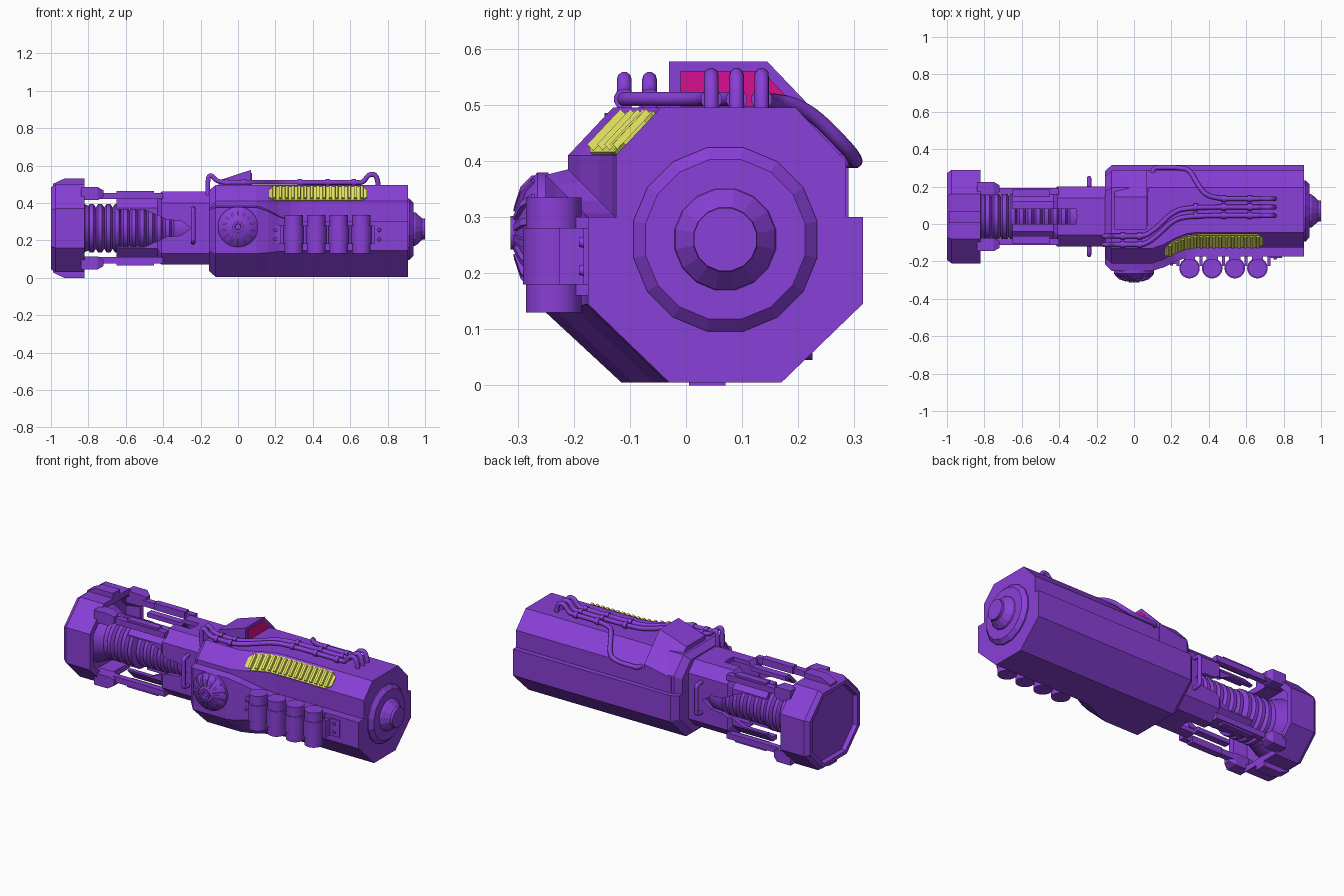
import bpy, bmesh, math
from mathutils import Vector, Matrix

if "Cube" in bpy.data.objects:
    bpy.data.objects.remove(bpy.data.objects["Cube"])


def material(name, rgb):
    m = bpy.data.materials.new(name)
    m.use_nodes = True
    m.diffuse_color = (*rgb, 1)
    m.node_tree.nodes["Principled BSDF"].inputs["Base Color"].default_value = (*rgb, 1)
    return m


PURPLE = material("purple", (0.25, 0.05, 0.68))
YELLOW = material("yellow", (0.76, 0.76, 0.12))
MAGENTA = material("magenta", (0.68, 0.005, 0.28))
CY, CZ = 0.04, 0.265  # barrel axis


def finish(bm, name, mat, smooth=False):
    bmesh.ops.recalc_face_normals(bm, faces=bm.faces)
    me = bpy.data.meshes.new(name)
    bm.to_mesh(me)
    bm.free()
    me.materials.append(mat)
    ob = bpy.data.objects.new(name, me)
    bpy.context.collection.objects.link(ob)
    if smooth:
        bpy.ops.object.select_all(action='DESELECT')
        ob.select_set(True)
        bpy.context.view_layer.objects.active = ob
        bpy.ops.object.shade_smooth_by_angle(angle=math.radians(35))
    return ob


def loft(name, rings, mat=PURPLE, caps=True, smooth=False):
    bm = bmesh.new()
    vs = [[bm.verts.new(p) for p in r] for r in rings]
    n = len(rings[0])
    for a, b in zip(vs, vs[1:]):
        for i in range(n):
            j = (i + 1) % n
            bm.faces.new((a[i], a[j], b[j], b[i]))
    if caps:
        bm.faces.new(vs[0])
        bm.faces.new(vs[-1])
    return finish(bm, name, mat, smooth)


def lathe(name, profile, origin, axis, sides=24, smooth=True, caps=True):
    rot = Vector((0, 0, 1)).rotation_difference(Vector(axis)).to_matrix()
    rings = [[Vector(origin) + rot @ Vector((r * math.cos(t), r * math.sin(t), a))
              for t in (2 * math.pi * (i + 0.5) / sides for i in range(sides))]
             for a, r in profile]
    return loft(name, rings, caps=caps, smooth=smooth)


def box(name, x, y, z, mat=PURPLE):
    return loft(name, [[(u, y[0], z[0]), (u, y[1], z[0]), (u, y[1], z[1]), (u, y[0], z[1])]
                       for u in x], mat)


def tube(name, pts, r=0.013):
    cu = bpy.data.curves.new(name, 'CURVE')
    cu.dimensions = '3D'
    cu.bevel_depth, cu.bevel_resolution, cu.use_fill_caps = r, 3, True
    sp = cu.splines.new('NURBS')
    sp.points.add(len(pts) - 1)
    for p, co in zip(sp.points, pts):
        p.co = (*co, 1)
    sp.order_u, sp.use_endpoint_u, sp.resolution_u = 3, True, 6
    cu.materials.append(PURPLE)
    ob = bpy.data.objects.new(name, cu)
    bpy.context.collection.objects.link(ob)
    bpy.ops.object.select_all(action='DESELECT')
    ob.select_set(True)
    bpy.context.view_layer.objects.active = ob
    bpy.ops.object.convert(target='MESH')
    bpy.ops.object.shade_smooth_by_angle(angle=math.radians(50))


# Main body: one section, swollen on the -y side near the barrel
MAIN = [(-.03, .005), (.17, .005), (.315, .145), (.315, .3), (.285, .3), (.285, .4), (.195, .495),
        (-.045, .495), (-.125, .41), (-.125, .3), (-.175, .3), (-.175, .145)]
SWELL = [(-.115, .005)] + MAIN[1:7] + [(-.13, .495), (-.21, .41), (-.21, .385), (-.25, .375), (-.25, .13)]
STATIONS = [(-.12, 1), (.1, 1), (.16, .75), (.22, .35), (.28, .08), (.33, 0), (.91, 0)]


def section(x):
    s = 1 if x < .1 else 0
    for (a, sa), (b, sb) in zip(STATIONS, STATIONS[1:]):
        if a <= x <= b:
            s = sa + (sb - sa) * (x - a) / (b - a)
    return [Vector((x, m[0] + (w[0] - m[0]) * s, m[1] + (w[1] - m[1]) * s)) for m, w in zip(MAIN, SWELL)]


front_ring = [(-.155, CY + (p.y - CY) * .88, CZ + (p.z - CZ) * .88) for p in section(-.12)]
loft("body", [front_ring] + [section(x) for x, s in STATIONS])

# Yellow grill on the upper chamfer
OUT = Vector((0, -.7, .7))


def chamfer(x, t):
    s = section(x)
    return s[8].lerp(s[7], t)


rings = []
for i in range(18):
    x = .165 + .525 * i / 17
    inset = .2 if i in (0, 17) else 0
    lo, hi = chamfer(x, .02 + inset), chamfer(x, .88 - inset)
    rings.append([lo, hi, hi + OUT * .006, lo + OUT * .006])
loft("grill_plate", rings, YELLOW)
for i in range(15):
    x = .193 + .0335 * i
    ends = []
    for t in (.08, .82):
        p = chamfer(x, t)
        ends.append([p + Vector((-.01, 0, 0)), p + Vector((.01, 0, 0)),
                     p + OUT * .018 + Vector((.007, 0, 0)), p + OUT * .018 + Vector((-.007, 0, 0))])
    loft("grill_slat", ends, YELLOW)

# Sight wedge with its coloured window
def wedge(x, top, side):
    return [(x, y, z) for y, z in ((-.03, .47), (-.03, top), (.145, top), (.29, side), (.29, .3), (.1, .3))]


loft("sight", [wedge(-.105, .52, .39), wedge(.07, .577, .425)])
loft("sight_window", [[(x, y, z) for y, z in ((-.01, .497), (-.01, .56), (.137, .56), (.195, .497))]
                      for x in (.068, .074)], MAGENTA)

# Stepped end cap
lathe("end_cap", [(.9, .167), (.917, .167), (.938, .145), (.938, .092), (.95, .09), (.985, .058), (1, .057)],
      (0, .07, .26), (1, 0, 0), 16, False)


# Muzzle block with conical bore
def octagon(x, k):
    h, v, c = .25 * k, .235 * k, .13 * k
    return [(x, CY + y, CZ + z) for y, z in ((h, v - c), (h - c, v), (c - h, v), (-h, v - c),
                                             (-h, c - v), (c - h, -v), (h - c, -v), (h, c - v))]


loft("muzzle", [octagon(x, k) for x, k in ((-.9, .55), (-.9, .8), (-.82, .86), (-.82, 1), (-.975, 1),
                                           (-1, .93), (-1, .84), (-.975, .82))], caps=False)
lathe("bore", [(-.975, .235), (-.975, .195), (-.8, .12), (-.8, .01)], (0, CY, CZ), (1, 0, 0), 32)
for s in (1, -1):
    loft("muzzle_ridge", [[(x, CY + y, CZ + s * z) for y, z in ((-.035, .2), (.03, .2), (.03, h), (-.035, h))]
                          for x, h in ((-.99, .237), (-.93, .265), (-.82, .265))])

# Ribbed inner barrel
ribs = [(-.9, .12)]
for i in range(12):
    x, r = -.85 + .045 * i, .13 if i < 5 else .115
    ribs += [(x, r - .018), (x + .012, r), (x + .033, r)]
lathe("inner_barrel", ribs + [(-.25, .1)], (0, CY, CZ), (1, 0, 0))


# Slotted barrel shell in four quarters, with corner rails
def quarter(x, hy, hz, ys, zs, sy, sz):
    c, t = .06, .025
    pts = ((hy, zs), (hy, hz - c), (hy - c, hz), (ys, hz),
           (ys, hz - t), (hy - c, hz - t), (hy - t, hz - c), (hy - t, zs))
    return [(x, CY + sy * y, CZ + sz * z) for y, z in pts]


SHELL = [(-.65, .14, .168, .04, .1), (-.5, .14, .168, .04, .1), (-.43, .14, .168, .04, .068),
         (-.41, .16, .195, .04, .06), (-.38, .16, .195, .04, .045), (-.31, .16, .195, .04, .04),
         (-.305, .16, .195, 0, .04), (-.25, .16, .195, 0, 0), (-.12, .16, .195, 0, 0)]
for sy in (1, -1):
    for sz in (1, -1):
        loft("barrel_shell", [quarter(*s, sy, sz) for s in SHELL])
        for name, x, y, z, h in (("rail", (-.84, -.4), .135, .172, .017),
                                 ("rail_plate", (-.65, -.45), .125, .18, .02)):
            box(name, x, (CY + sy * y - h, CY + sy * y + h), (CZ + sz * z - h, CZ + sz * z + h))
        loft("rail_tab", [[(x, CY + sy * (.15 + a * w), CZ + sz * (.185 + b * w))
                           for a, b in ((-1, -1), (1, -1), (1, 1), (-1, 1))]
                          for x, w in ((-.84, .035), (-.75, .035), (-.72, .018))])
    # Grab loop on each side
    ya, yb = CY + sy * .14, CY + sy * .205
    tube("grab_loop", [(-.24, ya, .19), (-.24, yb, .19), (-.24, yb, .22), (-.24, yb, .34),
                       (-.24, yb, .37), (-.24, ya, .37)], .012)

# Ribbed dial on the swollen side
lathe("dial", [(0, .108), (.02, .108), (.04, .085), (.055, .045), (.06, .03), (.068, .03), (.068, .017), (.055, .015)],
      (0, -.245, .272), (0, -1, 0), 28)
for i in range(14):
    a = 2 * math.pi * i / 14
    turn = Matrix.Rotation(a, 3, 'Y')
    loft("dial_rib", [[Vector((0, -.245, .272)) + turn @ Vector((x, -d, r))
                       for x, d in ((-.006, 0), (.006, 0), (.006, h), (-.006, h))]
                      for r, h in ((.045, .062), (.082, .05), (.102, .03))])

# Row of canisters with clips and end brackets
for i in range(4):
    x = .297 + .121 * i
    lathe("canister", [(.13, .05), (.18, .05), (.18, .055), (.28, .055), (.28, .05), (.335, .05)],
          (x, -.236, 0), (0, 0, 1))
    box("canister_mount", (x - .03, x + .03), (-.2, -.16), (.16, .3))
for i in range(5):
    x = .2365 + .121 * i
    box("canister_clip", (x - .008, x + .008), (-.225, -.16), (.18, .28))
for x, y in ((.2, -.213), (.755, -.183)):
    box("bracket", (x - .035, x + .035), (y, -.16), (.18, .28))
    for z in (.205, .255):
        lathe("bolt", [(0, .01), (.008, .008)], (x, y, z), (0, -1, 0), 10)

# Cables over the top, with collars
for ya, yb in ((-.065, .09), (-.11, .045)):
    z = .51
    tube("long_cable", [(-.16, ya, .44), (-.165, ya, .54), (-.14, ya, .55), (-.11, ya, z), (0, ya, z),
                        (.06, ya, z), (.13, (ya * 2 + yb) / 3, z), (.2, (ya + yb * 2) / 3 + .02, z), (.28, yb, z),
                        (.64, yb, z), (.67, yb, z), (.7, yb, .555), (.745, yb, .55), (.75, yb, .49)])
    for x, y in ((-.06, ya), (.03, ya), (.33, yb), (.48, yb), (.62, yb)):
        lathe("cable_collar", [(-.012, .019), (.012, .019)], (x, y, z), (1, 0, 0), 12)
tube("side_cable", [(.1, .27, .4), (.1, .3, .4), (.14, .302, .4), (.24, .302, .4), (.3, .29, .42), (.34, .21, .5),
                    (.4, .135, .51), (.64, .135, .51), (.67, .135, .51), (.7, .135, .555), (.745, .135, .55),
                    (.75, .135, .49)])
for x in (.48, .62):
    lathe("cable_collar", [(-.012, .019), (.012, .019)], (x, .135, .51), (1, 0, 0), 12)
